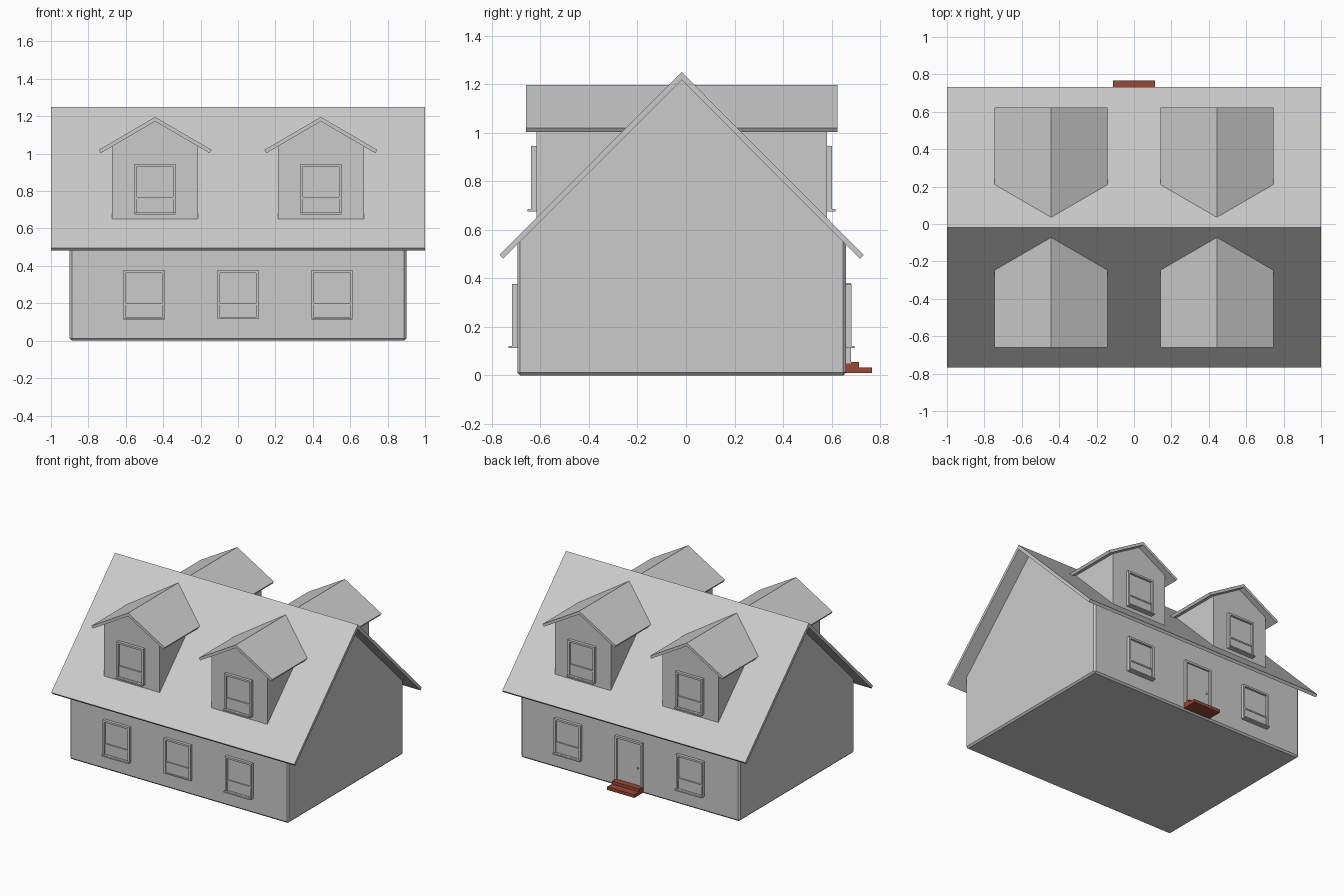
import bpy, bmesh
from mathutils import Vector

if "Cube" in bpy.data.objects:
    bpy.data.objects.remove(bpy.data.objects["Cube"])

C = -0.018        # y of the ridge line; the house mirrors about it
WALL = 0.677      # half depth of the walls
DORMER = 0.598    # distance of the dormer face from the ridge line


def material(name, rgb):
    m = bpy.data.materials.new(name)
    m.diffuse_color = (*rgb, 1)
    m.use_nodes = True
    m.node_tree.nodes["Principled BSDF"].inputs["Base Color"].default_value = m.diffuse_color
    return m


GREY = material("plain grey", (0.6, 0.6, 0.6))
BRICK = material("brick red", (0.32, 0.065, 0.04))


def finish(bm, name, mat):
    bmesh.ops.recalc_face_normals(bm, faces=bm.faces)
    me = bpy.data.meshes.new(name)
    bm.to_mesh(me)
    bm.free()
    me.materials.append(mat)
    ob = bpy.data.objects.new(name, me)
    bpy.context.collection.objects.link(ob)
    return ob


def add_prism(bm, profile, place, a, b):
    """Extrude a 2D profile from a to b; place(p, q, t) gives the 3D point."""
    lo = [bm.verts.new(place(p, q, a)) for p, q in profile]
    hi = [bm.verts.new(place(p, q, b)) for p, q in profile]
    n = len(profile)
    bm.faces.new(lo)
    bm.faces.new(hi[::-1])
    for i in range(n):
        j = (i + 1) % n
        bm.faces.new((lo[i], hi[i], hi[j], lo[j]))


def add_wall_box(bm, s, wall, x0, x1, z0, z1, out, back=0.005):
    """Box standing proud of the front (s=-1) or back (s=1) wall."""
    rect = [(x0, z0), (x1, z0), (x1, z1), (x0, z1)]
    add_prism(bm, rect, lambda x, z, d: (x, C + s * d, z), wall - back, wall + out)


# House body: gabled prism with chamfered corners and bottom edges
bm = bmesh.new()
along_x = lambda y, z, x: (x, C + y, z)
add_prism(bm, [(-WALL, 0), (WALL, 0), (WALL, 0.55), (0, 1.227), (-WALL, 0.55)],
          along_x, -0.9, 0.9)
edges = [e for e in bm.edges if min(v.co.z for v in e.verts) < 0.01]
bmesh.ops.bevel(bm, geom=edges, offset=0.012, segments=1, affect='EDGES')
finish(bm, "house_body", GREY)

# Main roof: two slabs at 45 degrees
bm = bmesh.new()
add_prism(bm, [(-0.75, 0.497), (0, 1.25), (0.75, 0.497),
               (0.735, 0.481), (0, 1.217), (-0.735, 0.481)], along_x, -1, 1)
finish(bm, "main_roof", GREY)


def window(name, s, wall, x, z0, z1, sill=True):
    """Sash window with frame, two panes, rail and sill."""
    bm = bmesh.new()
    w, f, h = 0.11, 0.014, z0 + 0.31 * (z1 - z0)
    for x0, x1, a, b in ((x - w, x - w + f, z0, z1), (x + w - f, x + w, z0, z1),
                         (x - w + f, x + w - f, z1 - f, z1),
                         (x - w + f, x + w - f, z0, z0 + 0.008)):
        add_wall_box(bm, s, wall, x0, x1, a, b, 0.022)
    add_wall_box(bm, s, wall, x - w + f, x + w - f, h, z1 - f, 0.006)
    add_wall_box(bm, s, wall, x - w + f, x + w - f, z0, h, 0.012)
    add_wall_box(bm, s, wall, x - w + f, x + w - f, h - 0.004, h + 0.006, 0.016)
    if sill:
        add_wall_box(bm, s, wall, x - w, x + w, z0 - 0.002, z0 + 0.007, 0.036)
    finish(bm, name, GREY)


for s, side in ((-1, "front"), (1, "back")):
    # Ground floor windows
    for x, label in ((-0.503, "left"), (0.503, "right")):
        window(f"{side}_{label}_window", s, WALL, x, 0.115, 0.377)

    # Dormers: gabled box, pitched roof and window
    for x, label in ((-0.443, "left"), (0.443, "right")):
        out = lambda p, z, d: (x + p, C + s * d, z)
        bm = bmesh.new()
        add_prism(bm, [(-0.23, 0.649), (0.23, 0.649), (0.23, 1.05),
                       (0, 1.18), (-0.23, 1.05)], out, 0.04, DORMER)
        finish(bm, f"{side}_{label}_dormer", GREY)
        bm = bmesh.new()
        add_prism(bm, [(-0.302, 1.02), (0, 1.196), (0.302, 1.02),
                       (0.291, 1.003), (0, 1.173), (-0.291, 1.003)], out, 0.02, 0.642)
        finish(bm, f"{side}_{label}_dormer_roof", GREY)
        window(f"{side}_{label}_dormer_window", s, DORMER, x, 0.678, 0.946)

window("front_middle_window", -1, WALL, 0, 0.115, 0.377, sill=False)

# Back door: frame, panel and knob
bm = bmesh.new()
for x0, x1, a, b in ((-0.113, -0.098, 0.05, 0.38), (0.098, 0.113, 0.05, 0.38),
                     (-0.098, 0.098, 0.365, 0.38)):
    add_wall_box(bm, 1, WALL, x0, x1, a, b, 0.02)
add_wall_box(bm, 1, WALL, -0.098, 0.098, 0.05, 0.365, 0.008)
finish(bm, "back_door", GREY)

bm = bmesh.new()
bmesh.ops.create_uvsphere(bm, u_segments=10, v_segments=6, radius=0.007)
bmesh.ops.translate(bm, verts=bm.verts, vec=Vector((-0.075, C + WALL + 0.015, 0.185)))
finish(bm, "door_knob", GREY)

# Brick steps below the door
bm = bmesh.new()
add_prism(bm, [(0.67, 0.01), (0.785, 0.01), (0.785, 0.033), (0.73, 0.033),
               (0.73, 0.055), (0.67, 0.055)], along_x, -0.112, 0.112)
finish(bm, "door_steps", BRICK)
